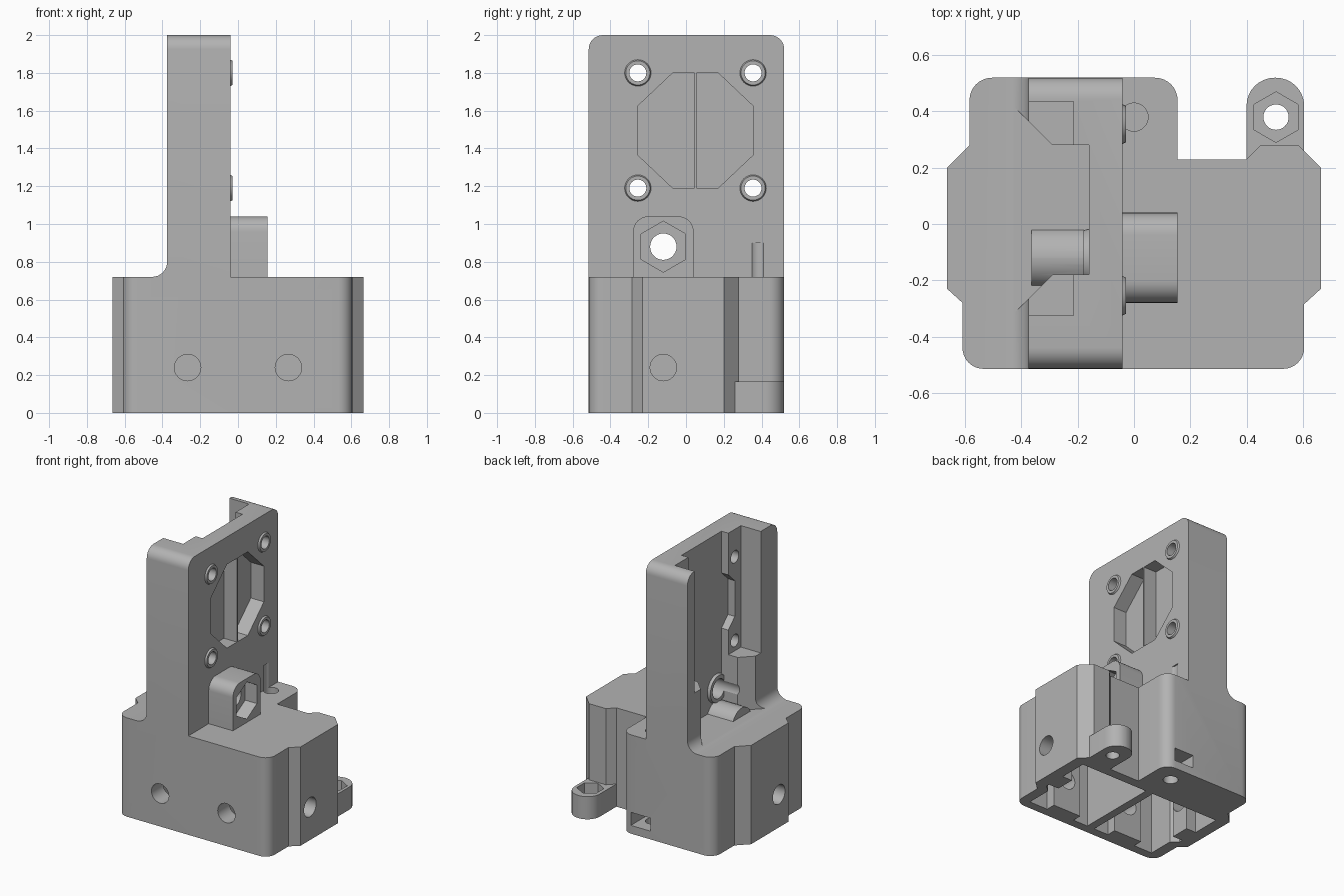
import bpy, bmesh
from math import sin, cos, pi, radians
from mathutils import Vector

cube = bpy.data.objects.get("Cube")
if cube:
    bpy.data.objects.remove(cube, do_unlink=True)

grey = bpy.data.materials.new("plain_grey")
grey.use_nodes = True
COLOR = (0.45, 0.45, 0.45, 1)
grey.diffuse_color = COLOR
grey.node_tree.nodes["Principled BSDF"].inputs["Base Color"].default_value = COLOR


def prism(name, pts, axis, lo, hi, taper=1.0):
    """Extrude a 2D outline along an axis, optionally scaling the far end."""
    place = {"x": lambda a, b, h: (h, a, b),
             "y": lambda a, b, h: (a, h, b),
             "z": lambda a, b, h: (a, b, h)}[axis]
    ca = sum(p[0] for p in pts) / len(pts)
    cb = sum(p[1] for p in pts) / len(pts)
    bm = bmesh.new()
    low = [bm.verts.new(place(a, b, lo)) for a, b in pts]
    high = [bm.verts.new(place(ca + (a - ca) * taper, cb + (b - cb) * taper, hi)) for a, b in pts]
    bm.faces.new(low)
    bm.faces.new(high)
    for i in range(len(pts)):
        j = (i + 1) % len(pts)
        bm.faces.new((low[i], low[j], high[j], high[i]))
    bmesh.ops.recalc_face_normals(bm, faces=bm.faces)
    mesh = bpy.data.meshes.new(name)
    bm.to_mesh(mesh)
    bm.free()
    mesh.materials.append(grey)
    ob = bpy.data.objects.new(name, mesh)
    bpy.context.collection.objects.link(ob)
    return ob


def ring(a, b, r, n=32):
    return [(a + r * sin(2 * pi * i / n), b + r * cos(2 * pi * i / n)) for i in range(n)]


def rect(a0, a1, b0, b1):
    return [(a0, b0), (a1, b0), (a1, b1), (a0, b1)]


def rounded(pts, steps=8):
    """Outline of (a, b, radius) points; right-angled corners become arcs."""
    out = []
    for i, (a, b, r) in enumerate(pts):
        p = Vector((a, b))
        if not r:
            out.append((a, b))
            continue
        u = (Vector(pts[i - 1][:2]) - p).normalized()
        v = (Vector(pts[(i + 1) % len(pts)][:2]) - p).normalized()
        for k in range(steps + 1):
            t = pi / 2 * k / steps
            out.append(tuple(p + r * (u + v) - r * (v * cos(t) + u * sin(t))))
    return out


def combine(target, tool, operation):
    bpy.context.view_layer.objects.active = target
    mod = target.modifiers.new("bool", "BOOLEAN")
    mod.operation, mod.object, mod.solver = operation, tool, "EXACT"
    bpy.ops.object.modifier_apply(modifier=mod.name)
    bpy.data.objects.remove(tool, do_unlink=True)


def cut(target, *args):
    combine(target, prism("cutter", *args), "DIFFERENCE")


def add(target, *args):
    combine(target, prism("piece", *args), "UNION")


# Base block
base = prism("mount_body", rounded([
    (-.61, -.515, .075), (.605, -.515, .075), (.605, -.285, 0), (.665, -.23, 0),
    (.665, .2, 0), (.585, .28, 0), (.45, .28, 0), (.4, .23, 0), (.155, .23, 0),
    (.155, .52, .08), (-.585, .52, .08), (-.585, .28, 0), (-.665, .2, 0),
    (-.665, -.23, 0), (-.61, -.28, 0)]), "z", 0, .72)

# Upright wall with a fillet at its foot
add(base, rounded([(-.515, .66, 0), (.52, .66, 0), (.52, 2, .075), (-.515, 2, .075)]),
    "x", -.375, -.04)
arc = [(-.455 + .08 * cos(pi * k / 16), .8 - .08 * sin(pi * k / 16)) for k in range(9)]
add(base, [(-.3, .66), (-.3, .8)] + arc + [(-.455, .66)], "y", -.515, .52)

# Low fixing ear
add(base, rounded([(.4, .18, 0), (.605, .18, 0), (.605, .52, .1), (.4, .52, .1)]), "z", 0, .165)

# Nut block on the wall
add(base, rounded([(-.28, .68, 0), (.04, .68, 0), (.04, 1.04, .08), (-.28, 1.04, .08)]),
    "x", -.1, .155)

# Motor pocket behind the wall, with a flared mouth underneath
cut(base, rect(-.7, -.215, -.325, .435), "z", 1.115, 2.1)
cut(base, rect(-.7, -.16, -.18, .28), "z", 1.1, 2.1)
cut(base, [(-.16, -.18), (-.16, .28), (-.29, .28), (-.48, .47), (-.7, .47),
           (-.7, -.37), (-.48, -.37), (-.29, -.18)], "z", .728, 1.12)

# Octagonal recess: one from behind, two halves from the front leaving a thin rib
CY, CZ = .05, 1.495
half = [(.005, -.305), (.12, -.305), (.305, -.13), (.305, .13), (.12, .305), (.005, .305)]
sides = {s: [(CY + s * a, CZ + b) for a, b in half] for s in (-1, 1)}
cut(base, sides[1] + sides[-1][::-1], "x", -.6, -.16)
for s in sides:
    cut(base, sides[s], "x", -.145, .1)

# Motor screw bosses and holes
for y in (-.255, .355):
    for z in (1.19, 1.8):
        add(base, ring(y, z, .08), "x", -.06, -.028, .8)
        cut(base, ring(y, z, .045), "x", -.4, .1)

# Rear boss, rounded hump, and nut trap with its through hole
add(base, rounded([(-.23, .68, 0), (-.01, .68, 0), (-.01, .79, .109), (-.23, .79, .109)]),
    "x", -.365, -.14)
add(base, ring(-.12, .88, .11), "x", -.14, -.18, .88)
cut(base, ring(-.12, .88, .07), "x", -.4, .3)
cut(base, ring(-.12, .88, .135, 6), "x", .06, .3)

# Hollow underside: two compartments either side of a rib
for s in (-1, 1):
    bay = [(.03, -.45), (.15, -.45), (.15, -.38), (.38, -.38), (.38, -.45), (.53, -.45),
           (.53, -.26), (.58, -.22), (.58, -.19), (.5, -.19), (.5, -.05), (.58, -.05),
           (.58, .16), (.03, .16)]
    cut(base, [(s * a, b) for a, b in bay], "z", -.1, .62)
    cut(base, ring(s * .267, .24, .07), "y", -.6, -.2)
    cut(base, ring(-.12, .24, .07), "x", *sorted((s * .42, s * .8)))

# Ear hole and hex seat
cut(base, ring(.505, .38, .045), "z", -.1, .3)
cut(base, ring(.505, .38, .09, 6), "z", .07, .3)

# Rear nut slot and vertical screw hole
cut(base, rect(-.08, .08, .06, .155), "y", .29, .7)
cut(base, ring(0, .38, .05), "z", -.1, .1)
cut(base, ring(0, .38, .05), "z", .17, .9)

# Smooth the curved areas only
bpy.ops.object.select_all(action="DESELECT")
base.select_set(True)
bpy.context.view_layer.objects.active = base
bpy.ops.object.shade_smooth_by_angle(angle=radians(28))
